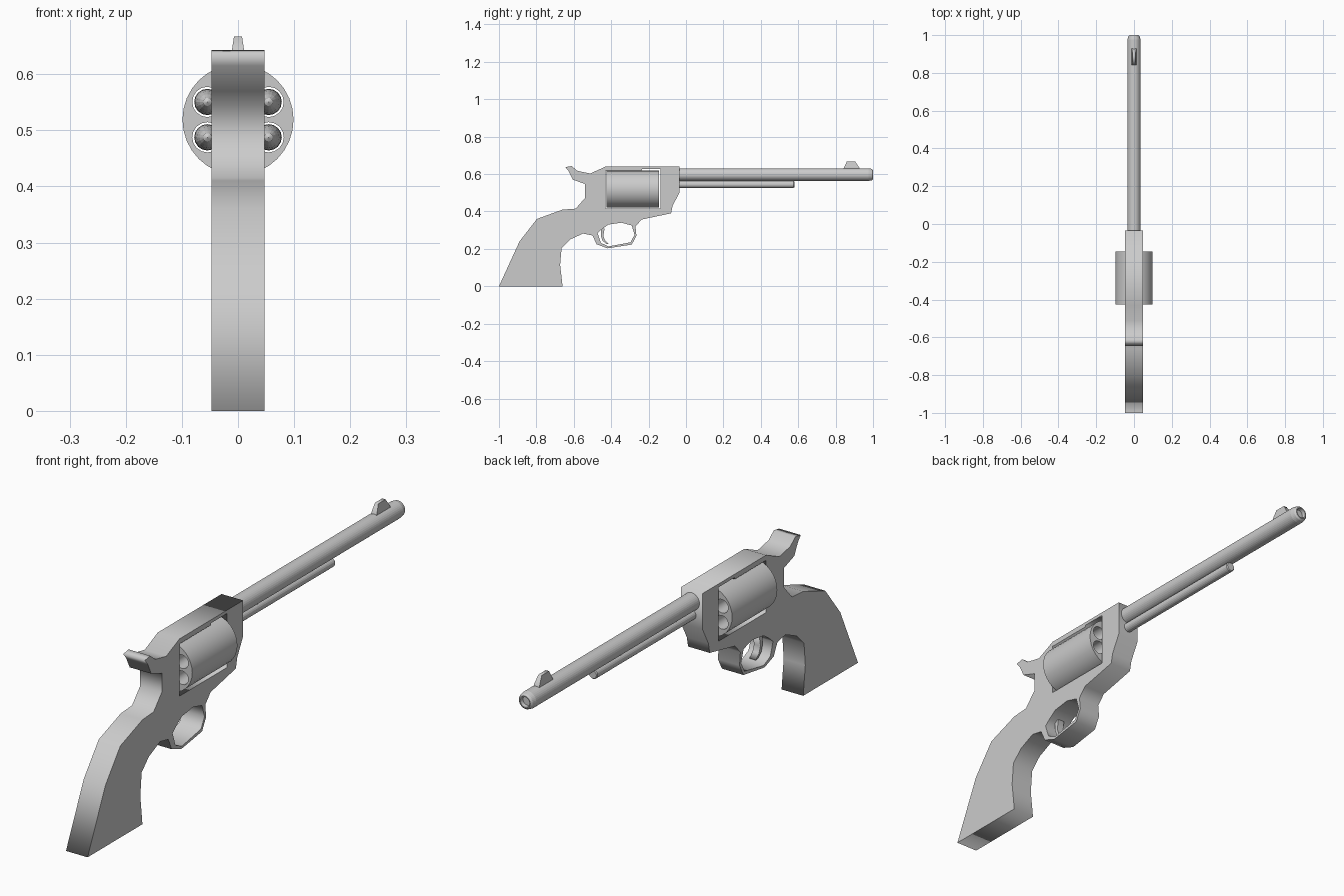
import bpy, math
from math import pi, sin, cos

if "Cube" in bpy.data.objects:
    bpy.data.objects.remove(bpy.data.objects["Cube"])

SIDE = (pi / 2, 0, pi / 2)   # profile drawn in y, z and thickened along x
FRONT = (pi / 2, 0, 0)       # profile drawn in x, z and thickened along y


def prism(name, loops, half, rot, loc=(0, 0, 0)):
    """Filled outline with holes, extruded both ways."""
    cu = bpy.data.curves.new(name, 'CURVE')
    cu.dimensions = '2D'
    cu.fill_mode = 'BOTH'
    cu.extrude = half
    for pts in loops:
        sp = cu.splines.new('POLY')
        sp.points.add(len(pts) - 1)
        for p, (a, b) in zip(sp.points, pts):
            p.co = (a, b, 0, 1)
        sp.use_cyclic_u = True
    ob = bpy.data.objects.new(name, cu)
    bpy.context.collection.objects.link(ob)
    ob.rotation_euler = rot
    ob.location = loc
    bpy.ops.object.select_all(action='DESELECT')
    ob.select_set(True)
    bpy.context.view_layer.objects.active = ob
    bpy.ops.object.convert(target='MESH')
    return bpy.context.object


def circle(cx, cz, r, n):
    return [(cx + r * cos(2 * pi * i / n), cz + r * sin(2 * pi * i / n)) for i in range(n)]


def lathe(name, profile, z, n=32):
    """Round part along y from (y, radius) rings, capped at both ends."""
    verts = [(r * cos(2 * pi * i / n), y, z + r * sin(2 * pi * i / n))
             for y, r in profile for i in range(n)]
    faces = [(k * n + i, (k + 1) * n + i, (k + 1) * n + (i + 1) % n, k * n + (i + 1) % n)
             for k in range(len(profile) - 1) for i in range(n)]
    last = (len(profile) - 1) * n
    faces += [tuple(range(n)), tuple(range(last + n - 1, last - 1, -1))]
    me = bpy.data.meshes.new(name)
    me.from_pydata(verts, [], faces)
    ob = bpy.data.objects.new(name, me)
    bpy.context.collection.objects.link(ob)
    return ob


# Frame, grip, hammer and trigger guard in one slab
outline = [(-1, 0), (-.66, 0), (-.673, .115), (-.665, .205), (-.62, .25), (-.55, .282),
           (-.50, .272), (-.478, .225), (-.42, .203), (-.29, .223), (-.265, .27),
           (-.27, .32), (-.237, .357), (-.08, .39), (-.072, .43), (-.035, .50),
           (-.035, .64), (-.43, .64), (-.512, .603), (-.58, .617), (-.612, .643),
           (-.645, .637), (-.627, .615), (-.605, .57), (-.54, .547), (-.54, .472),
           (-.59, .415), (-.66, .41), (-.797, .36), (-.89, .24)]
window = [(-.43, .415), (-.136, .415), (-.136, .627), (-.235, .627), (-.235, .62), (-.43, .62)]
guard_hole = [(-.473, .285), (-.45, .305), (-.415, .33), (-.345, .34), (-.29, .325),
              (-.275, .275), (-.297, .235), (-.415, .213), (-.455, .232)]
prism("frame", [outline, window, guard_hole], .047, SIDE)

# Trigger
prism("trigger", [[(-.455, .31), (-.435, .31), (-.442, .27), (-.433, .245), (-.413, .225),
                   (-.428, .227), (-.447, .245), (-.455, .27)]], .014, SIDE)

# Drum with six through bores
ring = [(.063 * cos(pi / 6 + k * pi / 3), .519 + .063 * sin(pi / 6 + k * pi / 3)) for k in range(6)]
prism("drum", [circle(0, .519, .099, 32)] + [circle(x, z, .027, 16) for x, z in ring],
      .14, FRONT, (0, -.285, 0))

# Rounded slugs sitting inside the bores
for k, (x, z) in enumerate(ring):
    bpy.ops.mesh.primitive_uv_sphere_add(segments=16, ring_count=10, radius=1,
                                         location=(x, -.285, z), rotation=(pi / 2, 0, 0))
    slug = bpy.context.object
    slug.name = f"slug_{k + 1}"
    slug.scale = (.0235, .0235, .1)

# Barrel with chamfered, slightly recessed muzzle, and the rod below it
lathe("barrel", [(-.05, .034), (.977, .034), (.994, .03), (1, .024), (1, .02), (.985, .018)], .597)
lathe("ejector_rod", [(-.05, .019), (.575, .019), (.579, .016)], .545, 20)

# Front sight, narrowing to the top
sight = prism("front_sight", [[(.838, .62), (.932, .62), (.926, .635), (.905, .667), (.86, .667), (.845, .635)]],
              .012, SIDE)
for v in sight.data.vertices:
    if v.co.y > .66:
        v.co.z *= .6
